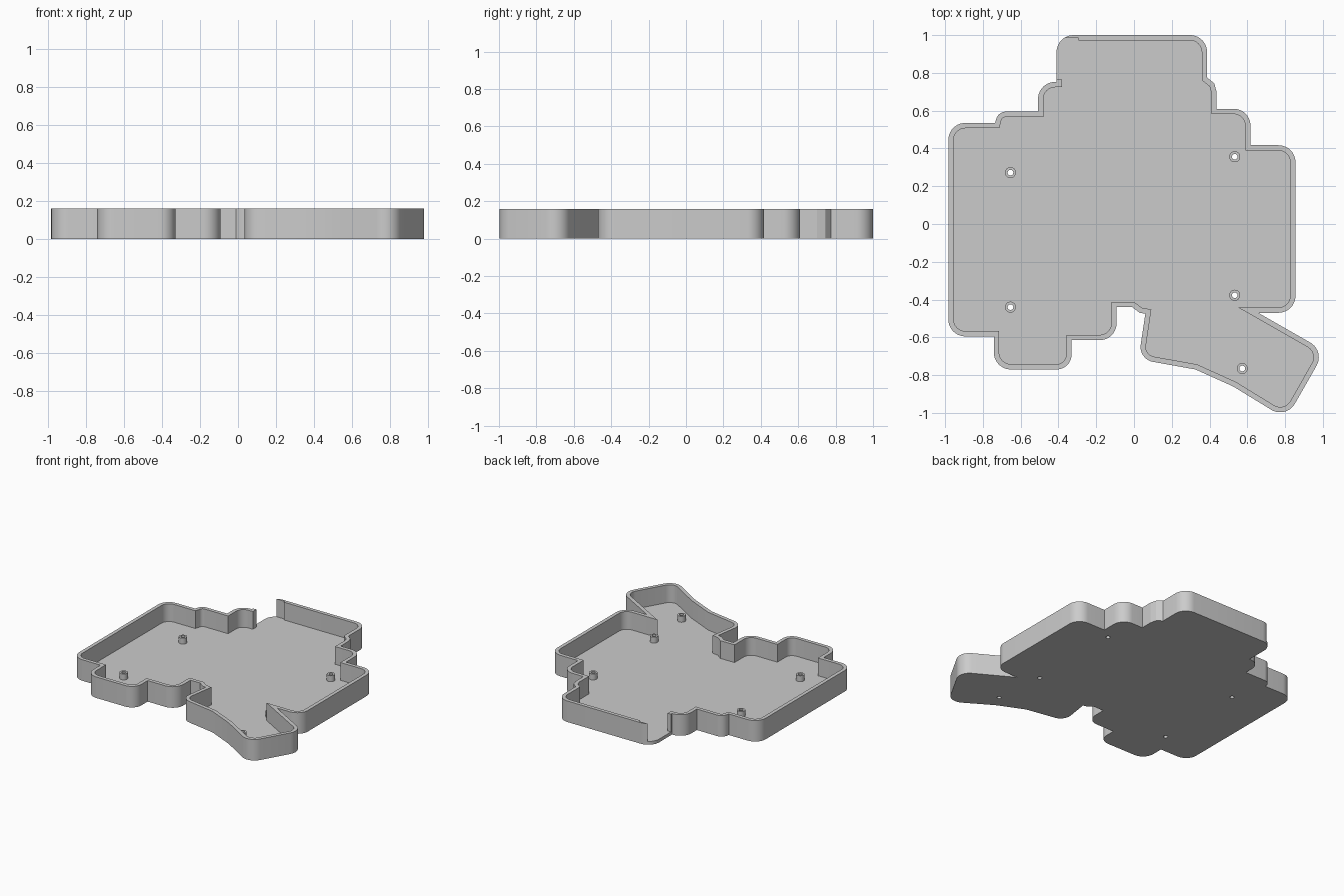
import bpy, bmesh, math
from mathutils import Vector

cube = bpy.data.objects.get("Cube")
if cube:
    bpy.data.objects.remove(cube, do_unlink=True)

HEIGHT, FLOOR, WALL = 0.16, 0.025, 0.028
BIG, SHARP = 0.09, 0.0

grey = bpy.data.materials.new("plain grey")
grey.use_nodes = True
grey.diffuse_color = (0.6, 0.6, 0.6, 1)
grey.node_tree.nodes["Principled BSDF"].inputs["Base Color"].default_value = (0.6, 0.6, 0.6, 1)

# Tray corners, clockwise from the back left: x, y, corner radius
CORNERS = [
    (-0.41, 1.0, BIG), (0.387, 1.0, BIG), (0.387, 0.775, SHARP),
    (0.425, 0.745, 0.01), (0.437, 0.70, 0.01), (0.437, 0.61, SHARP),
    (0.617, 0.61, BIG), (0.617, 0.417, SHARP),
    (0.855, 0.417, BIG), (0.855, -0.47, BIG), (0.657, -0.47, SHARP),
    (1.011, -0.672, BIG), (0.806, -1.032, BIG),
    (0.525, -0.86, SHARP), (0.325, -0.77, SHARP), (0.024, -0.716, 0.08),
    (0.06, -0.475, SHARP), (0.03, -0.47, SHARP), (-0.01, -0.44, SHARP),
    (-0.092, -0.44, SHARP), (-0.092, -0.615, BIG), (-0.33, -0.615, SHARP),
    (-0.33, -0.77, 0.08), (-0.742, -0.77, BIG), (-0.742, -0.595, SHARP),
    (-0.983, -0.595, BIG), (-0.983, 0.535, BIG), (-0.735, 0.535, SHARP),
    (-0.72, 0.595, 0.055), (-0.508, 0.595, SHARP),
    (-0.508, 0.752, BIG), (-0.41, 0.752, SHARP),
]


def inset(corners, t):
    """Move every edge inward by t, tightening the rounded corners."""
    pts = [Vector(c[:2]) for c in corners]
    result = []
    for i, p in enumerate(pts):
        d1 = (p - pts[i - 1]).normalized()
        d2 = (pts[(i + 1) % len(pts)] - p).normalized()
        n1, n2 = Vector((d1.y, -d1.x)), Vector((d2.y, -d2.x))
        q = p + (n1 + n2) * t / (1 + n1.dot(n2))
        result.append((q.x, q.y, max(0, corners[i][2] - t)))
    return result


def rounded(corners, steps=10):
    """Replace each corner that has a radius with an arc."""
    pts = [Vector(c[:2]) for c in corners]
    path = []
    for i, p in enumerate(pts):
        r = corners[i][2]
        if r < 0.001:
            path.append(p)
            continue
        u = (pts[i - 1] - p).normalized()
        v = (pts[(i + 1) % len(pts)] - p).normalized()
        half = u.angle(v) / 2
        centre = p + (u + v).normalized() * r / math.sin(half)
        start = (p + u * r / math.tan(half) - centre).normalized()
        end = (p + v * r / math.tan(half) - centre).normalized()
        path += [centre + start.slerp(end, k / steps) * r for k in range(steps + 1)]
    return path


def circle(x, y, r, sides=32):
    return [Vector((x + r * math.cos(a), y + r * math.sin(a)))
            for a in (2 * math.pi * k / sides for k in range(sides))]


def prism(name, path, z0, z1):
    bm = bmesh.new()
    face = bm.faces.new([bm.verts.new((p.x, p.y, z0)) for p in path])
    top = bmesh.ops.extrude_face_region(bm, geom=[face])["geom"]
    bmesh.ops.translate(bm, vec=(0, 0, z1 - z0),
                        verts=[g for g in top if isinstance(g, bmesh.types.BMVert)])
    bmesh.ops.recalc_face_normals(bm, faces=bm.faces)
    mesh = bpy.data.meshes.new(name)
    bm.to_mesh(mesh)
    bm.free()
    mesh.materials.append(grey)
    obj = bpy.data.objects.new(name, mesh)
    bpy.context.collection.objects.link(obj)
    return obj


def cut(target, cutter):
    """Subtract the cutter from the target, then remove the cutter."""
    bpy.context.view_layer.objects.active = target
    mod = target.modifiers.new("cut", 'BOOLEAN')
    mod.operation, mod.solver, mod.object = 'DIFFERENCE', 'EXACT', cutter
    bpy.ops.object.modifier_apply(modifier=mod.name)
    bpy.data.objects.remove(cutter, do_unlink=True)


# Open tray with an even wall
tray = prism("tray", rounded(CORNERS), 0, HEIGHT)
cut(tray, prism("cavity", rounded(inset(CORNERS, WALL)), FLOOR, HEIGHT + 0.1))

# Side opening at the back left
opening = [Vector(p) for p in ((-0.6, 0.766), (-0.295, 0.766), (-0.295, 0.986), (-0.6, 0.986))]
cut(tray, prism("side_opening", opening, FLOOR, HEIGHT + 0.1))

# Hollow screw posts, drilled through the floor
posts = []
for i, (x, y) in enumerate([(-0.654, 0.272), (-0.654, -0.44), (0.533, 0.356),
                            (0.533, -0.377), (0.573, -0.765)]):
    post = prism(f"screw_post_{i + 1}", circle(x, y, 0.029), FLOOR, FLOOR + 0.045)
    for part in (tray, post):
        cut(part, prism("screw_hole", circle(x, y, 0.015), -0.1, HEIGHT))
    posts.append(post)

# Smooth the round walls and keep the edges sharp
for obj in [tray] + posts:
    bpy.ops.object.select_all(action='DESELECT')
    obj.select_set(True)
    bpy.context.view_layer.objects.active = obj
    bpy.ops.object.shade_smooth_by_angle(angle=math.radians(30))
